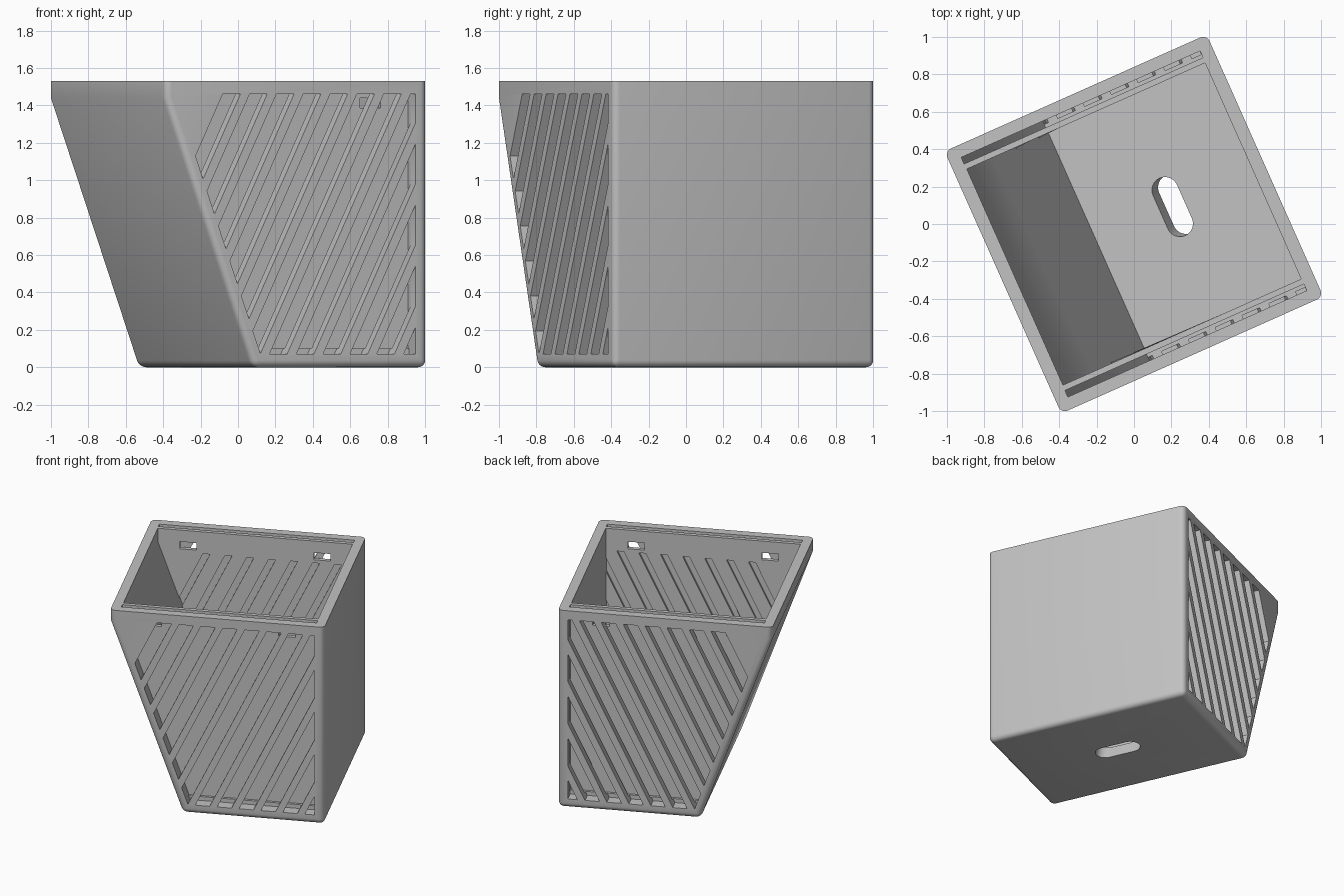
import bpy, bmesh, math
from mathutils import Vector

if "Cube" in bpy.data.objects:
    bpy.data.objects.remove(bpy.data.objects["Cube"])

HALF, TOP = 0.767, 1.53        # half width of the square rim, height
TILT = 0.517 / 1.44            # lean of the sloping side
KINK = 1.44                    # height where the slope meets the upright rim
PITCH, RISE = 0.157, 2.08      # slat spacing and steepness

grey = bpy.data.materials.new("light_grey")
grey.diffuse_color = (0.54, 0.54, 0.54, 1)
grey.use_nodes = True
grey.node_tree.nodes["Principled BSDF"].inputs["Base Color"].default_value = grey.diffuse_color


def side_profile(inset, bottom, top):
    """Outline in x-z with one sloping side, pulled in by inset."""
    left, right, kink = -HALF + inset, HALF - inset, KINK - 0.17 * inset
    return [(left, top), (left, kink), (left + TILT * (kink - bottom), bottom),
            (right, bottom), (right, top)]


def prism(bm, profile, y0, y1):
    """Extrude an x-z outline from y0 to y1."""
    a = [bm.verts.new((x, y0, z)) for x, z in profile]
    b = [bm.verts.new((x, y1, z)) for x, z in profile]
    n = len(profile)
    bm.faces.new(a)
    bm.faces.new(b[::-1])
    for i in range(n):
        j = (i + 1) % n
        bm.faces.new((a[j], a[i], b[i], b[j]))


def finish(bm, name):
    bmesh.ops.recalc_face_normals(bm, faces=bm.faces[:])
    mesh = bpy.data.meshes.new(name)
    bm.to_mesh(mesh)
    bm.free()
    ob = bpy.data.objects.new(name, mesh)
    bpy.context.collection.objects.link(ob)
    mesh.materials.append(grey)
    return ob


def clip(bm, point, normal):
    """Keep the part behind the plane and close the cut."""
    cut = bmesh.ops.bisect_plane(bm, geom=bm.verts[:] + bm.edges[:] + bm.faces[:],
                                 plane_co=point, plane_no=normal, clear_outer=True)
    edges = [e for e in cut["geom_cut"] if isinstance(e, bmesh.types.BMEdge)]
    if edges:
        bmesh.ops.holes_fill(bm, edges=[e for e in bm.edges if e.is_boundary], sides=0)


def slats(name, offset, width, y0, y1, bottom, top):
    """Slanted bands inside the frame, on the front and back walls."""
    total = bmesh.new()
    normal = Vector((RISE, 0, -1)).normalized()
    for k in range(-6, 8):
        u = offset + k * PITCH
        for s in (-1, 1):
            band = bmesh.new()
            prism(band, side_profile(0.07, bottom, top), s * y0, s * y1)
            clip(band, Vector((u, 0, 0.07)), -normal)
            if band.faces:
                clip(band, Vector((u + width, 0, 0.07)), normal)
            if band.faces:
                bmesh.ops.recalc_face_normals(band, faces=band.faces[:])
                tmp = bpy.data.meshes.new("tmp")
                band.to_mesh(tmp)
                total.from_mesh(tmp)
                bpy.data.meshes.remove(tmp)
            band.free()
    return finish(total, name)


# Outer block with rounded sides and base, sharp rim
bm = bmesh.new()
prism(bm, side_profile(0, 0, TOP), -HALF, HALF)
bmesh.ops.recalc_face_normals(bm, faces=bm.faces[:])
rounded = []
for e in bm.edges:
    p, q = (v.co for v in e.verts)
    along_y = abs(p.y - q.y) > 0.1
    if (along_y and p.z < 0.01) or (not along_y and not (p.z > 1.5 and q.z > 1.5)):
        rounded.append(e)
bmesh.ops.bevel(bm, geom=rounded, offset=0.038, segments=5, profile=0.5,
                affect='EDGES', clamp_overlap=True)
bin_body = finish(bm, "slatted_bin")

cutters = []

# Main cavity
bm = bmesh.new()
prism(bm, side_profile(0.07, 0.10, 1.7), -0.632, 0.632)
cutters.append(finish(bm, "cavity_cutter"))

# Narrow panel slots inside the front and back walls
bm = bmesh.new()
for s in (-1, 1):
    prism(bm, side_profile(0.068, 0.10, 1.7), s * 0.663, s * 0.701)
cutters.append(finish(bm, "panel_slot_cutter"))

# Slanted openings in the outer walls, shallow grooves on the inner walls
cutters.append(slats("opening_cutter", -0.157, 0.103, 0.682, 0.85, 0.07, 1.46))
cutters.append(slats("groove_cutter", -0.052, 0.05, 0.60, 0.652, 0.16, 1.36))

# Hanging holes through the inner walls
bm = bmesh.new()
for s in (-1, 1):
    for x in (-0.48, 0.48):
        prism(bm, [(x - 0.06, 1.385), (x + 0.06, 1.385),
                   (x + 0.06, 1.44), (x - 0.06, 1.44)], s * 0.6, s * 0.682)
cutters.append(finish(bm, "hanging_hole_cutter"))

# Leaning oval drain hole in the floor
bm = bmesh.new()
rings = []
for z in (-0.1, 0.2):
    ring = []
    for i in range(26):
        a = math.pi * (i if i < 13 else i - 1) / 12
        y = 0.098 if i < 13 else -0.098
        ring.append(bm.verts.new((0.225 + 0.07 * math.cos(a) + TILT * (0.1 - z),
                                  y + 0.07 * math.sin(a), z)))
    rings.append(ring)
bm.faces.new(rings[0])
bm.faces.new(rings[1])
for i in range(26):
    j = (i + 1) % 26
    bm.faces.new((rings[0][i], rings[0][j], rings[1][j], rings[1][i]))
cutters.append(finish(bm, "drain_hole_cutter"))

# Carve the block
bpy.context.view_layer.objects.active = bin_body
bin_body.select_set(True)
for cutter in cutters:
    cutter.hide_render = True
    mod = bin_body.modifiers.new(cutter.name, 'BOOLEAN')
    mod.operation = 'DIFFERENCE'
    mod.solver = 'EXACT'
    mod.object = cutter
    bpy.ops.object.modifier_apply(modifier=mod.name)
    bpy.data.objects.remove(cutter)

bpy.ops.object.shade_smooth_by_angle(angle=math.radians(30))
bin_body.rotation_euler.z = math.radians(24)
